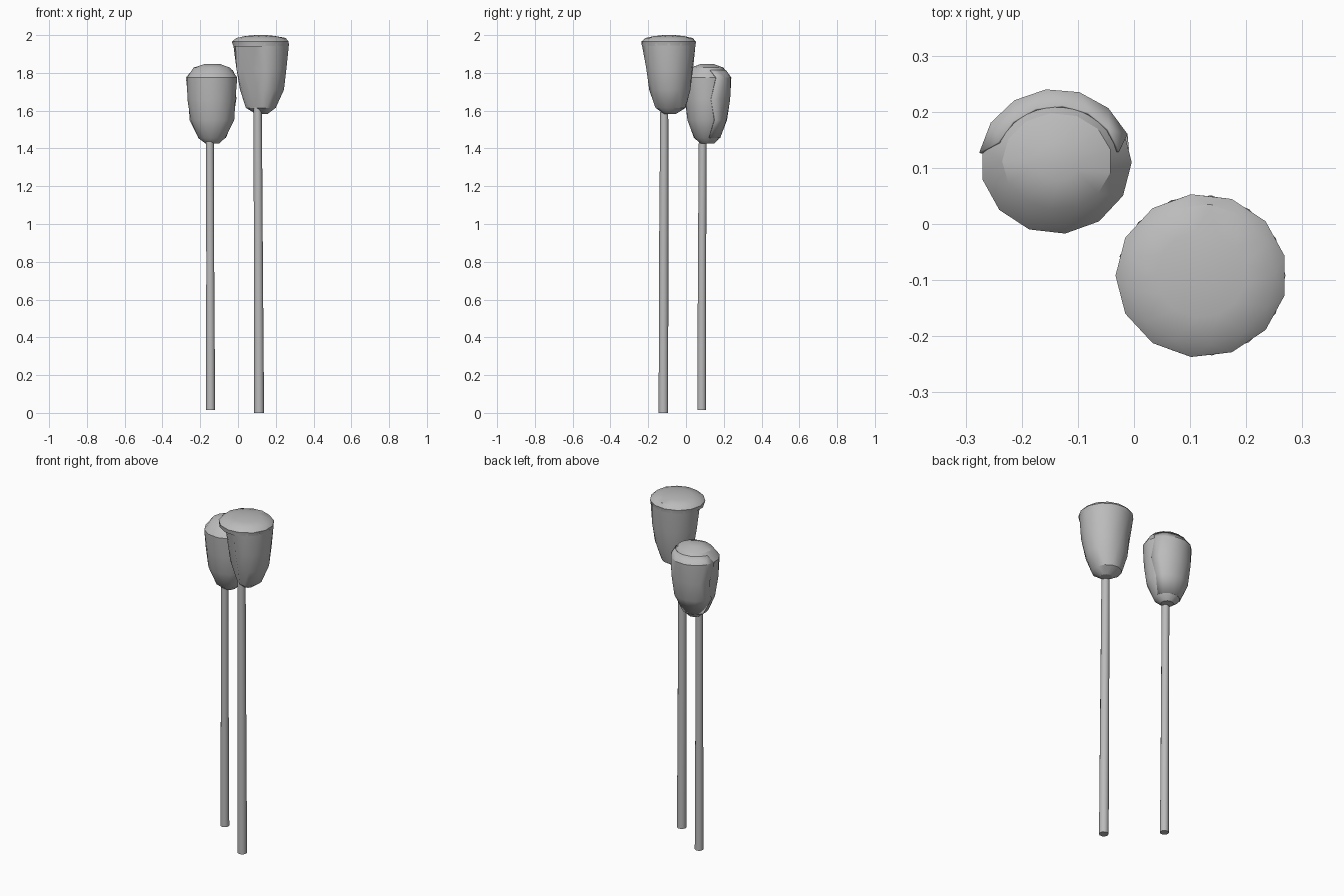
import bpy
import bmesh
from math import cos, sin, pi, radians
from mathutils import Vector

cube = bpy.data.objects.get("Cube")
if cube:
    bpy.data.objects.remove(cube, do_unlink=True)

# One plain colour for everything
grey = bpy.data.materials.new("mid_grey")
grey.use_nodes = True
colour = (0.5, 0.5, 0.5, 1)
grey.diffuse_color = colour
grey.node_tree.nodes["Principled BSDF"].inputs["Base Color"].default_value = colour


def loft(name, rings, sides=13, start=0, sweep=360, flat=None, angle=30):
    """Skin rings (z, x, y, rx, ry) with staggered triangles; flat = (direction, depth) trims one side."""
    bm = bmesh.new()
    closed = sweep == 360
    count = sides if closed else sides + 1
    rows = []
    for i, (z, cx, cy, rx, ry) in enumerate(rings):
        row = []
        for k in range(count):
            step = k + 0.5 * (i % 2)
            a = radians(start + sweep * step / sides)
            p = Vector((cos(a), sin(a), 0))
            if flat:
                n = Vector((cos(radians(flat[0])), sin(radians(flat[0])), 0))
                p -= n * max(0, p.dot(n) - flat[1])
            row.append(bm.verts.new((cx + rx * p.x, cy + ry * p.y, z)))
        rows.append(row)
    for i, (low, high) in enumerate(zip(rows, rows[1:])):
        for k in range(sides):
            j = (k + 1) % count
            if i % 2 == 0:
                bm.faces.new((low[k], low[j], high[k]))
                bm.faces.new((low[j], high[j], high[k]))
            else:
                bm.faces.new((low[k], low[j], high[j]))
                bm.faces.new((low[k], high[j], high[k]))
    if closed:
        bm.faces.new(rows[0][::-1])
        bm.faces.new(rows[-1])
    mesh = bpy.data.meshes.new(name)
    bm.to_mesh(mesh)
    bm.free()
    mesh.materials.append(grey)
    obj = bpy.data.objects.new(name, mesh)
    bpy.context.collection.objects.link(obj)
    bpy.ops.object.select_all(action="DESELECT")
    obj.select_set(True)
    bpy.context.view_layer.objects.active = obj
    bpy.ops.object.shade_smooth_by_angle(angle=radians(angle))
    return obj


# Slender, slightly leaning stems
loft("short_stem", [(0.015, -0.145, 0.083, 0.024, 0.024),
                    (0.8, -0.147, 0.085, 0.022, 0.022),
                    (1.5, -0.149, 0.088, 0.021, 0.021)], sides=10, angle=40)
loft("tall_stem", [(0, 0.112, -0.12, 0.026, 0.026),
                   (0.8, 0.108, -0.118, 0.025, 0.025),
                   (1.64, 0.104, -0.115, 0.022, 0.022)], sides=10, angle=40)

# Closed bud on the short stem
bud = [(1.425, -0.137, 0.115, 0.035, 0.035),
       (1.455, -0.138, 0.11, 0.072, 0.068),
       (1.55, -0.137, 0.111, 0.117, 0.104),
       (1.66, -0.139, 0.112, 0.129, 0.119),
       (1.775, -0.139, 0.11, 0.135, 0.128),
       (1.828, -0.137, 0.112, 0.098, 0.086),
       (1.847, -0.137, 0.112, 0.04, 0.035)]
loft("short_bud", bud)

# Petal wrapped around the back of the closed bud
wrap = [(z, x, y, rx + 0.003, ry + 0.003) for z, x, y, rx, ry in bud[1:5]]
wrap.append((1.815, -0.137, 0.112, 0.112, 0.1))
petal = loft("short_bud_back_petal", wrap, sides=6, start=10, sweep=150)
solid = petal.modifiers.new("thickness", "SOLIDIFY")
solid.thickness = 0.005
solid.offset = -1

# Opening bud on the tall stem, with a flattened gap on one corner
loft("tall_bud", [(1.583, 0.125, -0.085, 0.032, 0.032),
                  (1.615, 0.122, -0.084, 0.08, 0.083),
                  (1.71, 0.125, -0.086, 0.118, 0.11),
                  (1.82, 0.126, -0.09, 0.134, 0.128),
                  (1.955, 0.12, -0.092, 0.15, 0.144)], flat=(-130, 0.68))

# Domed petal lid that overhangs the gap
loft("tall_bud_lid", [(1.94, 0.12, -0.092, 0.148, 0.142),
                      (1.965, 0.12, -0.092, 0.153, 0.146),
                      (1.985, 0.12, -0.09, 0.132, 0.126),
                      (1.995, 0.12, -0.09, 0.08, 0.077),
                      (2.0, 0.12, -0.09, 0.03, 0.03)])
